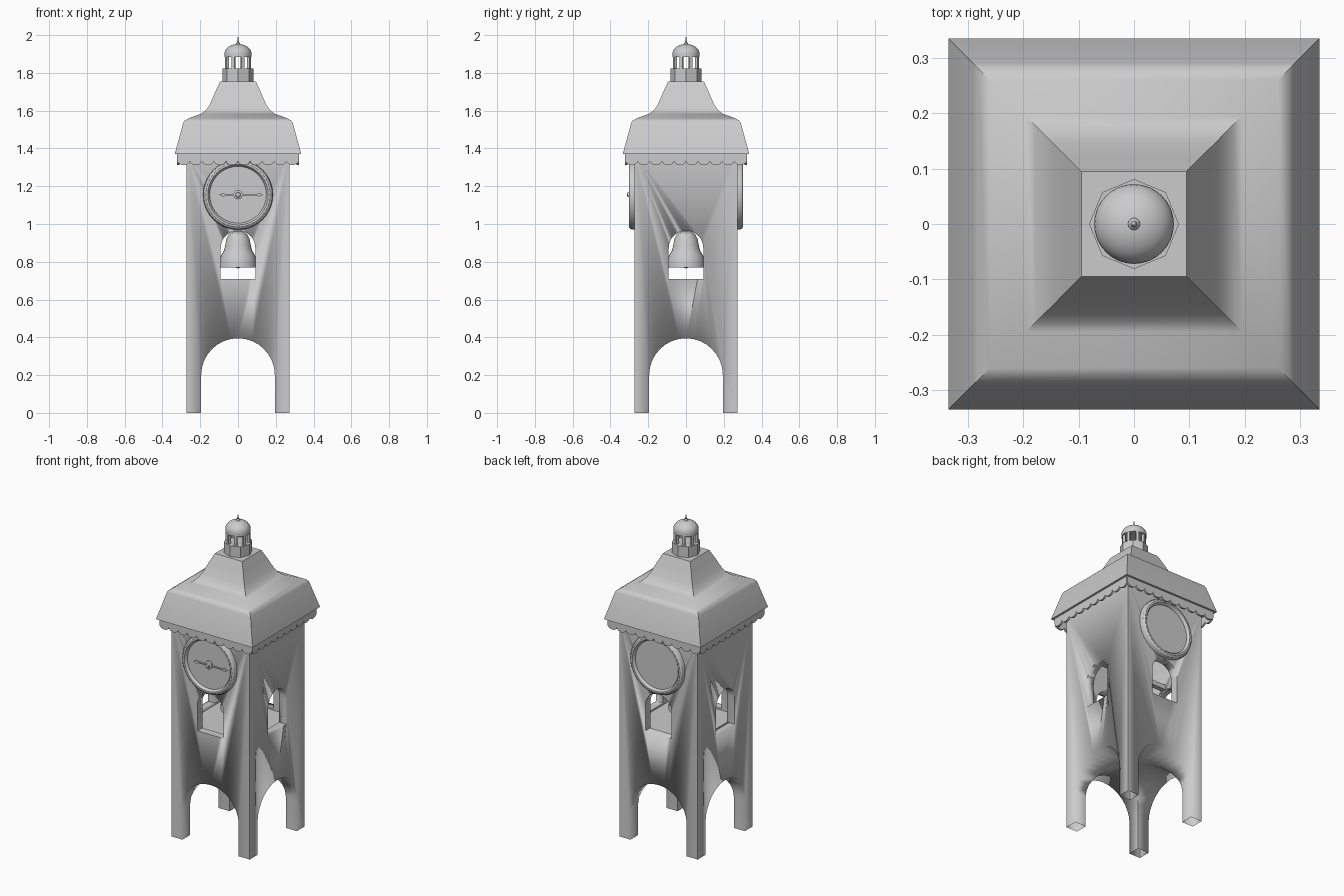
import bpy, bmesh
from math import pi, sin, cos, sqrt
from mathutils import Matrix

if "Cube" in bpy.data.objects:
    bpy.data.objects.remove(bpy.data.objects["Cube"])


def finish(name, bm, mat=None, smooth=True):
    if mat:
        bm.transform(mat)
    bmesh.ops.recalc_face_normals(bm, faces=bm.faces)
    me = bpy.data.meshes.new(name)
    bm.to_mesh(me)
    bm.free()
    ob = bpy.data.objects.new(name, me)
    bpy.context.collection.objects.link(ob)
    if smooth:
        bpy.ops.object.select_all(action='DESELECT')
        ob.select_set(True)
        bpy.context.view_layer.objects.active = ob
        bpy.ops.object.shade_smooth_by_angle(angle=0.55)
    return ob


def lathe(name, pts, n, start=0.0, mat=None):
    """Revolve (radius, height) points around z; both ends are closed."""
    bm = bmesh.new()
    rings = []
    for r, z in pts:
        if r == 0:
            rings.append([bm.verts.new((0, 0, z))] * n)
        else:
            rings.append([bm.verts.new((r * cos(start + 2 * pi * i / n),
                                        r * sin(start + 2 * pi * i / n), z)) for i in range(n)])
    for a, b in zip(rings, rings[1:]):
        for i in range(n):
            j = (i + 1) % n
            bm.faces.new(list(dict.fromkeys((a[i], a[j], b[j], b[i]))))
    for ring in (rings[0], rings[-1]):
        if ring[0] is not ring[1]:
            bm.faces.new(ring)
    return finish(name, bm, mat)


def prism(name, pts, y0, y1, mat=None):
    """Extrude an (x, z) outline along y."""
    bm = bmesh.new()
    a = [bm.verts.new((x, y0, z)) for x, z in pts]
    b = [bm.verts.new((x, y1, z)) for x, z in pts]
    bm.faces.new(a)
    bm.faces.new(b[::-1])
    for i in range(len(a)):
        j = (i + 1) % len(a)
        bm.faces.new((a[i], b[i], b[j], a[j]))
    return finish(name, bm, mat)


def rect(x, z0, z1):
    return [(-x, z0), (x, z0), (x, z1), (-x, z1)]


def arch(w, z0, spring, n=16):
    return [(-w, z0), (w, z0)] + [(w * cos(pi * i / n), spring + w * sin(pi * i / n))
                                  for i in range(n + 1)]


def turn(k):
    return Matrix.Rotation(k * pi / 2, 4, 'Z')


def cut(ob, cutter):
    m = ob.modifiers.new("cut", 'BOOLEAN')
    m.operation, m.solver, m.object = 'DIFFERENCE', 'EXACT', cutter
    bpy.ops.object.select_all(action='DESELECT')
    bpy.context.view_layer.objects.active = ob
    ob.select_set(True)
    bpy.ops.object.modifier_apply(modifier=m.name)
    bpy.data.objects.remove(cutter)


# Tower body: belfry room, crossing archways and windows cut out
body = prism("tower_body", rect(0.272, 0, 1.38), -0.272, 0.272)
cut(body, prism("cutter", rect(0.222, 0.7, 1.2), -0.222, 0.222))
for k in range(2):
    cut(body, prism("cutter", arch(0.195, -0.1, 0.2), -0.5, 0.5, turn(k)))
    cut(body, prism("cutter", arch(0.0915, 0.71, 0.873), -0.5, 0.5, turn(k)))
# Feet are open underneath
bm = bmesh.new()
bm.from_mesh(body.data)
feet = [f for f in bm.faces if all(v.co.z < 0.001 for v in f.verts)]
bmesh.ops.delete(bm, geom=feet, context='FACES_ONLY')
bm.to_mesh(body.data)
bm.free()

# Four-sided curved roof
prof = [(0.335, 1.37), (0.29, 1.535), (0.282, 1.547), (0.26, 1.56), (0.195, 1.584),
        (0.178, 1.595), (0.162, 1.613), (0.147, 1.637), (0.12, 1.7), (0.095, 1.755)]
lathe("roof", [(r * sqrt(2), z) for r, z in prof], 4, pi / 4)

# Scalloped trim under the eaves
count, half = 10, 0.318
step = 2 * half / count
edge = [(half, 1.375), (-half, 1.375)]
for s in range(count):
    cx = -half + step * (s + 0.5)
    edge += [(cx - step / 2 * cos(pi * i / 8), 1.335 - 0.023 * sin(pi * i / 8))
             for i in range(0 if s == 0 else 1, 9)]
for k in range(4):
    prism("eaves_trim", edge, -0.322, -0.310, turn(k))

# Clock faces on front and back
dial = [(0.185, -0.01), (0.185, 0.012), (0.18, 0.024), (0.17, 0.031), (0.16, 0.031),
        (0.152, 0.022), (0.15, 0.014), (0, 0.014)]
for k in (0, 2):
    place = turn(k) @ Matrix.Translation((0, -0.272, 1.155)) @ Matrix.Rotation(pi / 2, 4, 'X')
    lathe("clock_face", dial, 40, 0, place)

# Clock hands and hub
at = Matrix.Translation((0, -0.272, 1.155))
lathe("hand_hub", [(0.025, 0.012), (0.025, 0.024), (0.014, 0.028), (0.012, 0.038), (0, 0.04)],
      12, 0, at @ Matrix.Rotation(pi / 2, 4, 'X'))
for name, d, length in (("minute_hand", 1, 0.132), ("hour_hand", -1, 0.1)):
    hand = [(0, -0.004), (length - 0.035, -0.003), (length - 0.022, -0.01), (length, 0),
            (length - 0.022, 0.01), (length - 0.035, 0.003), (0, 0.004)]
    prism(name, [(d * x, z) for x, z in hand], -0.026, -0.019, at)

# Bell with clapper and beam
lathe("bell", [(0, 0.93), (0.05, 0.92), (0.06, 0.86), (0.09, 0.785), (0.1, 0.77), (0.098, 0.8),
               (0.09, 0.835), (0.075, 0.858), (0.068, 0.885), (0.062, 0.92), (0.048, 0.947),
               (0.025, 0.96), (0, 0.963)], 32)
lathe("clapper", [(0, 0.765), (0.014, 0.77), (0.02, 0.785), (0.014, 0.8), (0.005, 0.81),
                  (0.005, 0.93), (0, 0.93)], 12)
prism("bell_beam", rect(0.225, 0.96, 0.99), -0.015, 0.015)

# Lantern: octagonal base, eight posts, ring and dome
lathe("lantern_base", [(0.081, 1.75), (0.081, 1.822)], 8)
for i in range(8):
    m = Matrix.Rotation(pi / 8 + i * pi / 4, 4, 'Z') @ Matrix.Translation((0.062, 0, 0))
    prism("lantern_post", rect(0.008, 1.82, 1.89), -0.009, 0.009, m)
dome = [(0.072, 1.883), (0.072, 1.9)]
dome += [(0.072 * cos(i * pi / 16), 1.9 + 0.053 * sin(i * pi / 16)) for i in range(1, 8)]
lathe("lantern_dome", dome + [(0, 1.953)], 32)

# Finial
lathe("finial", [(0.012, 1.948), (0.01, 1.957), (0.005, 1.962), (0.006, 1.968), (0.003, 1.975),
                 (0, 2.0)], 12)
